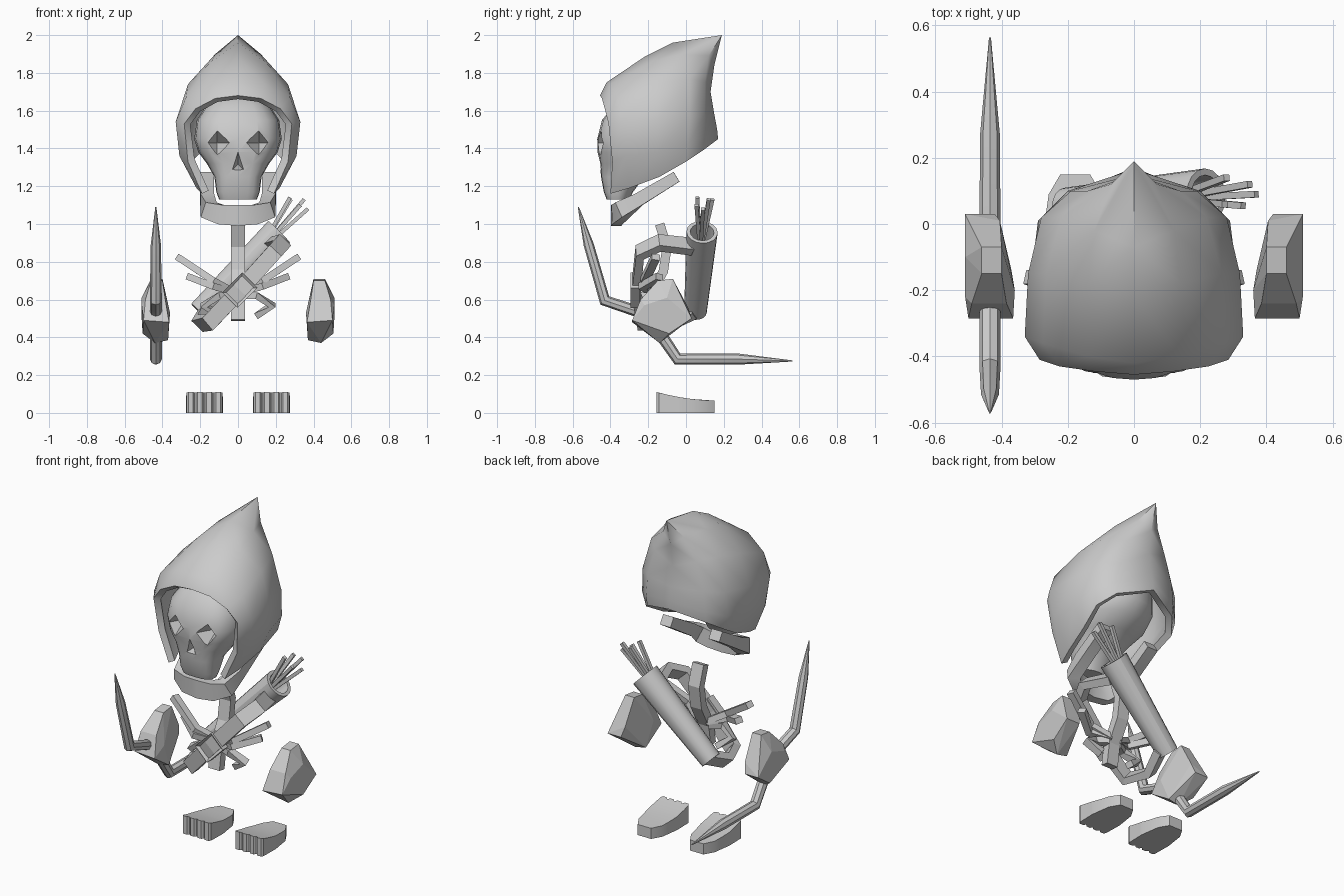
import bpy, bmesh, math
from mathutils import Vector, Matrix

if "Cube" in bpy.data.objects:
    bpy.data.objects.remove(bpy.data.objects["Cube"])

grey = bpy.data.materials.new("plain_grey")
grey.diffuse_color = (0.6, 0.6, 0.6, 1)
grey.use_nodes = True
grey.node_tree.nodes["Principled BSDF"].inputs["Base Color"].default_value = grey.diffuse_color


def make(name, bm, smooth=None):
    """Turn a bmesh into an object, optionally smooth below an angle."""
    me = bpy.data.meshes.new(name)
    bm.to_mesh(me)
    bm.free()
    me.materials.append(grey)
    ob = bpy.data.objects.new(name, me)
    bpy.context.collection.objects.link(ob)
    if smooth:
        shade(ob, smooth)
    return ob


def activate(ob):
    bpy.ops.object.select_all(action='DESELECT')
    ob.select_set(True)
    bpy.context.view_layer.objects.active = ob


def shade(ob, angle):
    activate(ob)
    bpy.ops.object.shade_smooth_by_angle(angle=math.radians(angle))


def apply(ob, kind, **props):
    activate(ob)
    mod = ob.modifiers.new(kind.title(), kind)
    for key, value in props.items():
        setattr(mod, key, value)
    bpy.ops.object.modifier_apply(modifier=mod.name)


def skin(bm, rings):
    """Join closed rings of equal length and cap both ends."""
    rows = [[bm.verts.new(p) for p in ring] for ring in rings]
    n = len(rows[0])
    for a, b in zip(rows, rows[1:]):
        for i in range(n):
            bm.faces.new((a[i], a[(i + 1) % n], b[(i + 1) % n], b[i]))
    bm.faces.new(rows[0])
    bm.faces.new(rows[-1])
    bmesh.ops.recalc_face_normals(bm, faces=bm.faces)


def sweep(name, path, radii, n=4, ref=(0, 0, 1), smooth=None):
    """Sweep an n-sided section along a path; radii are (side, up) per point."""
    pts = [Vector(p) for p in path]
    if not isinstance(radii, list):
        radii = [radii] * len(pts)
    k, turn = (math.sqrt(2), math.pi / 4) if n == 4 else (1, 0)
    rings = []
    for i, p in enumerate(pts):
        t = Vector()
        if i > 0:
            t += (p - pts[i - 1]).normalized()
        if i < len(pts) - 1:
            t += (pts[i + 1] - p).normalized()
        t.normalize()
        side = Vector(ref).cross(t).normalized()
        up = t.cross(side)
        ru, rv = radii[i]
        rings.append([p + side * (k * ru * math.cos(turn + j * math.tau / n))
                      + up * (k * rv * math.sin(turn + j * math.tau / n)) for j in range(n)])
    bm = bmesh.new()
    skin(bm, rings)
    return make(name, bm, smooth)


# Hood: half arches from the front rim to the back centre line, mirrored
arches = [
    [(.19, -.40, 1.16), (.265, -.39, 1.33), (.285, -.41, 1.53), (.225, -.43, 1.61), (.12, -.445, 1.665), (0, -.455, 1.68)],
    [(.22, -.30, 1.19), (.31, -.32, 1.36), (.33, -.34, 1.54), (.275, -.36, 1.67), (.14, -.40, 1.74), (0, -.42, 1.75)],
    [(.25, -.14, 1.25), (.31, -.15, 1.38), (.32, -.15, 1.55), (.265, -.15, 1.74), (.14, -.18, 1.86), (0, -.22, 1.885)],
    [(.27, 0, 1.33), (.29, .01, 1.42), (.28, .02, 1.57), (.22, .02, 1.77), (.12, -.02, 1.90), (0, -.07, 1.96)],
    [(.20, .09, 1.39), (.20, .10, 1.46), (.19, .10, 1.58), (.14, .10, 1.75), (.07, .12, 1.89), (0, .19, 2.0)],
    [(0, .17, 1.45), (0, .165, 1.5), (0, .15, 1.58), (0, .13, 1.70), (0, .15, 1.84), (0, .19, 2.0)],
]
bm = bmesh.new()
for s in (1, -1):
    grid = [[bm.verts.new((x * s, y, z)) for x, y, z in row] for row in arches]
    for a, b in zip(grid, grid[1:]):
        for i in range(5):
            bm.faces.new((a[i], a[i + 1], b[i + 1], b[i]))
bmesh.ops.remove_doubles(bm, verts=bm.verts, dist=.0005)
bmesh.ops.recalc_face_normals(bm, faces=bm.faces)
if sum(f.normal.dot(f.calc_center_median() - Vector((0, -.15, 1.5))) for f in bm.faces) < 0:
    bmesh.ops.reverse_faces(bm, faces=bm.faces)
hood = make("hood", bm)
apply(hood, 'SOLIDIFY', thickness=.04, offset=-1)
shade(hood, 50)

# Skull: stacked rings of (height, half width, front, back)
levels = [(1.13, .10, -.42, -.30), (1.17, .115, -.435, -.28), (1.25, .125, -.45, -.22),
          (1.32, .165, -.455, -.10), (1.38, .21, -.468, 0), (1.45, .232, -.47, .04),
          (1.55, .218, -.445, .05), (1.63, .165, -.38, .01), (1.69, .09, -.30, -.05), (1.71, .02, -.2, -.16)]
rings = []
for z, w, f, b in levels:
    ring = []
    for j in range(20):
        c, s = math.cos(j * math.tau / 20), math.sin(j * math.tau / 20)
        e = .65 if s < 0 else 1          # boxier at the face
        ring.append((w * math.copysign(abs(c) ** e, c),
                     (f + b) / 2 + (b - f) / 2 * math.copysign(abs(s) ** e, s), z))
    rings.append(ring)
bm = bmesh.new()
skin(bm, rings)
skull = make("skull", bm)


def carve(x, z, rx, rz, sides, depth):
    """Cut a pointed pit into the face."""
    cut = bmesh.new()
    bmesh.ops.create_cone(cut, cap_ends=True, segments=sides, radius1=1, radius2=.02, depth=1,
                          matrix=Matrix.Translation((x, -.55 + depth / 2, z))
                          @ Matrix.Diagonal((rx, depth, rz, 1)) @ Matrix.Rotation(-math.pi / 2, 4, 'X')
                          @ Matrix.Rotation(math.pi if sides == 3 else 0, 4, 'Z'))
    bmesh.ops.recalc_face_normals(cut, faces=cut.faces)
    ob = make("cutter", cut)
    apply(skull, 'BOOLEAN', object=ob, operation='DIFFERENCE', solver='EXACT')
    bpy.data.objects.remove(ob)


for x in (-.11, .11):
    carve(x, 1.43, .115, .13, 4, .19)     # eye sockets
carve(0, 1.315, .075, .12, 3, .18)        # nose
shade(skull, 30)

# Jaw: one band from hinge to hinge around the chin
half = [(.165, -.05, 1.25), (.163, -.25, 1.13), (.155, -.335, 1.075), (.09, -.365, 1.05)]
jaw_path = half + [(0, -.37, 1.045)] + [(-x, y, z) for x, y, z in reversed(half)]
jaw_r = [(.036, .03), (.036, .035), (.036, .045), (.028, .052)]
sweep("jaw", jaw_path, jaw_r + [(.028, .055)] + jaw_r[::-1], smooth=30)

# Spine and ribs
sweep("spine", [(0, -.14, 1.0), (0, -.10, .88), (0, -.12, .75), (0, -.19, .62), (0, -.21, .49)],
      (.038, .025), ref=(0, 1, 0))
ribs = [[(.02, -.17, .64), (.13, -.22, .70), (.32, -.16, .825)],
        [(.02, -.17, .64), (.13, -.23, .67), (.26, -.14, .72)],
        [(.03, -.18, .62), (.10, -.22, .62), (.18, -.19, .57), (.10, -.16, .515)]]
for s, label in ((1, "left"), (-1, "right")):
    for i, path in enumerate(ribs):
        sweep(f"rib_{label}_{i}", [(x * s, y, z) for x, y, z in path], (.018, .022), ref=(0, 1, 0))

# Shoulder strap and buckle
sweep("strap", [(.18, .03, .88), (.235, -.14, .90), (.19, -.245, .85), (.01, -.265, .65),
                (-.15, -.24, .48), (-.20, -.10, .475), (-.16, .04, .54)],
      (.024, .043), ref=(1, 0, -1))
bm = bmesh.new()
bmesh.ops.create_cube(bm, size=1, matrix=Matrix.Translation((.01, -.27, .65))
                      @ Matrix.Rotation(math.radians(45), 4, 'Y') @ Matrix.Diagonal((.115, .05, .15, 1)))
front = [min(bm.faces, key=lambda f: f.normal.y)]
bmesh.ops.inset_region(bm, faces=front, thickness=.025)
bmesh.ops.translate(bm, verts=front[0].verts, vec=(0, .015, 0))
make("buckle", bm)

# Quiver: tapered tube with a hollow mouth
low, top = Vector((-.205, .05, .535)), Vector((.218, .085, .957))
sweep("quiver", [low, top, top - (top - low) * .001, top - (top - low) * .25],
      [(.06, .06), (.083, .083), (.063, .063), (.06, .06)], n=16, ref=(0, 1, 0), smooth=35)
# The inner wall runs backwards, so rebuild its rings along the same axis
q = bpy.data.objects["quiver"]
axis = (top - low).normalized()
for k, (c, r) in enumerate(((low, .06), (top, .083), (top, .063), (top - axis * .14, .058))):
    u = Vector((0, 1, 0)).cross(axis).normalized()
    v = axis.cross(u)
    for j in range(16):
        a = j * math.tau / 16
        q.data.vertices[k * 16 + j].co = c + (u * math.cos(a) + v * math.sin(a)) * r
bm = bmesh.new()
bm.from_mesh(q.data)
bmesh.ops.recalc_face_normals(bm, faces=bm.faces)
bm.to_mesh(q.data)
bm.free()
shade(q, 35)

# Arrow shafts fanning out of the quiver
for i, tip in enumerate([(.28, .14, 1.13), (.35, .12, 1.13), (.37, .09, 1.08), (.33, .055, 1.1), (.275, .06, 1.14)]):
    tip = Vector(tip)
    sweep(f"arrow_{i}", [top - axis * .14 + (tip - top) * .12, tip], (.01, .01), ref=(0, 1, 0))

# Bow held upright at the side
bow = [(-.57, 1.09), (-.515, .89), (-.43, .595), (-.22, .525), (-.13, .41), (-.045, .285), (.27, .285), (.563, .275)]
r = [.003, .027, .032, .032, .032, .032, .03, .003]
sweep("bow", [(-.435, y, z) for y, z in bow], [(a, a) for a in r], n=8, ref=(1, 0, 0), smooth=35)

# Hands: faceted fists
fist = [(.40, -.07, .71), (.46, -.07, .71), (.40, -.15, .70), (.46, -.15, .70), (.42, .03, .50), (.51, .03, .50),
        (.51, -.10, .61), (.51, -.22, .57), (.365, -.285, .48), (.50, -.285, .49), (.385, -.24, .60),
        (.49, -.24, .60), (.37, -.14, .385), (.44, -.14, .37), (.505, -.09, .42), (.36, -.20, .53), (.405, .01, .56)]
# Feet: outline with four toes, lower toward the heel
toes = []
for i in range(4):
    x = -.0975 + .04875 * i
    toes += [(x + .003, -.143), (x + .012, -.155), (x + .037, -.155), (x + .046, -.143)]
sole = toes + [(.0975, -.03), (.08, .09), (.045, .15), (-.045, .15), (-.08, .09), (-.0975, -.03)]
for s, label in ((1, "left"), (-1, "right")):
    bm = bmesh.new()
    for x, y, z in fist:
        bm.verts.new((x * s, y, z))
    bmesh.ops.convex_hull(bm, input=bm.verts)
    bmesh.ops.dissolve_limit(bm, angle_limit=.1, verts=bm.verts, edges=bm.edges)
    bmesh.ops.recalc_face_normals(bm, faces=bm.faces)
    make(f"hand_{label}", bm)

    bm = bmesh.new()
    bm.faces.new([bm.verts.new((s * (.1775 + x), y, 0)) for x, y in sole])
    for cut_y in (-.1, -.04, .03):
        bmesh.ops.bisect_plane(bm, geom=bm.verts[:] + bm.edges[:] + bm.faces[:],
                               plane_co=(0, cut_y, 0), plane_no=(0, 1, 0))
    geo = bmesh.ops.extrude_face_region(bm, geom=bm.faces[:])["geom"]
    for v in geo:
        if isinstance(v, bmesh.types.BMVert):
            v.co.z = .065 + .045 * max(0, (.15 - v.co.y) / .305) ** 1.8
    bmesh.ops.recalc_face_normals(bm, faces=bm.faces)
    make(f"foot_{label}", bm, 30)
